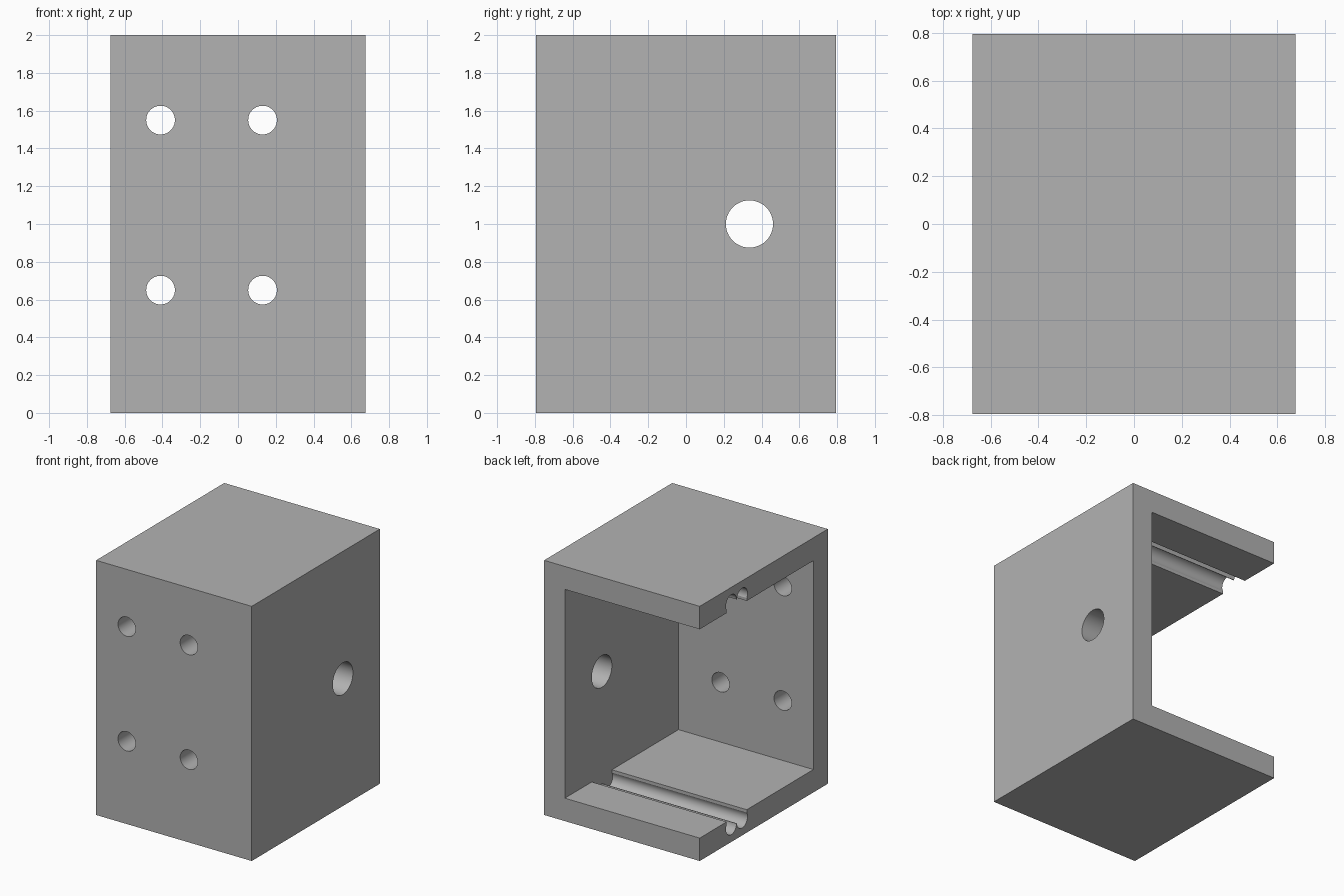
import bpy
import math

cube = bpy.data.objects.get("Cube")
if cube:
    bpy.data.objects.remove(cube, do_unlink=True)

W, D, H, T = 1.352, 1.59, 2.0, 0.18   # outer size and wall thickness
INNER_X = W / 2 - T                   # inside face of the side wall
SHAFT_Y = 0.336                       # line of the side hole and the grooves

grey = bpy.data.materials.new("plain_grey")
grey.use_nodes = True
grey.diffuse_color = (0.448, 0.448, 0.448, 1)
grey.node_tree.nodes["Principled BSDF"].inputs["Base Color"].default_value = grey.diffuse_color


def box(name, low, high):
    center = [(a + b) / 2 for a, b in zip(low, high)]
    bpy.ops.mesh.primitive_cube_add(size=1, location=center)
    ob = bpy.context.object
    ob.name = name
    ob.scale = [b - a for a, b in zip(low, high)]
    bpy.ops.object.transform_apply(location=True, rotation=True, scale=True)
    return ob


def rod(name, center, radius, length, axis):
    turn = (0, math.pi / 2, 0) if axis == "X" else (math.pi / 2, 0, 0)
    bpy.ops.mesh.primitive_cylinder_add(vertices=48, radius=radius, depth=length,
                                        location=center, rotation=turn)
    ob = bpy.context.object
    ob.name = name
    bpy.ops.object.transform_apply(location=True, rotation=True, scale=True)
    return ob


def cut(target, cutter):
    cutter.hide_render = True
    mod = target.modifiers.new("cut", "BOOLEAN")
    mod.operation = "DIFFERENCE"
    mod.solver = "EXACT"
    mod.object = cutter
    bpy.context.view_layer.objects.active = target
    bpy.ops.object.modifier_apply(modifier=mod.name)
    bpy.data.objects.remove(cutter, do_unlink=True)


# Housing, open at the back and on the -x side
housing = box("housing", (-W / 2, -D / 2, 0), (W / 2, D / 2, H))
cut(housing, box("cavity", (-1, T - D / 2, T), (INNER_X, 1, H - T)))

# Shaft hole in the side wall
cut(housing, rod("shaft_hole", (W / 2 - T / 2, SHAFT_Y, 1), 0.125, 2 * T, "X"))

# Four mounting holes in the front wall
for x in (-0.41, 0.13):
    for z in (0.65, 1.55):
        cut(housing, rod("mounting_hole", (x, T / 2 - D / 2, z), 0.076, 2 * T, "Y"))

# Twin-lobed grooves across the floor and the ceiling
length = INNER_X + 1
for surface, side in ((T, -1), (H - T, 1)):
    ends = sorted((surface + side * 0.06, surface - side * 0.1))
    cut(housing, box("groove_slot", (-1, SHAFT_Y - 0.125, ends[0]),
                     (INNER_X, SHAFT_Y + 0.125, ends[1])))
    for offset in (-0.068, 0.068):
        center = (INNER_X - length / 2, SHAFT_Y + offset, surface + side * 0.056)
        cut(housing, rod("groove_lobe", center, 0.066, length, "X"))

# Finish
housing.data.materials.clear()
housing.data.materials.append(grey)
for poly in housing.data.polygons:
    poly.material_index = 0
bpy.ops.object.select_all(action="DESELECT")
housing.select_set(True)
bpy.context.view_layer.objects.active = housing
bpy.ops.object.shade_smooth_by_angle(angle=math.radians(30))
